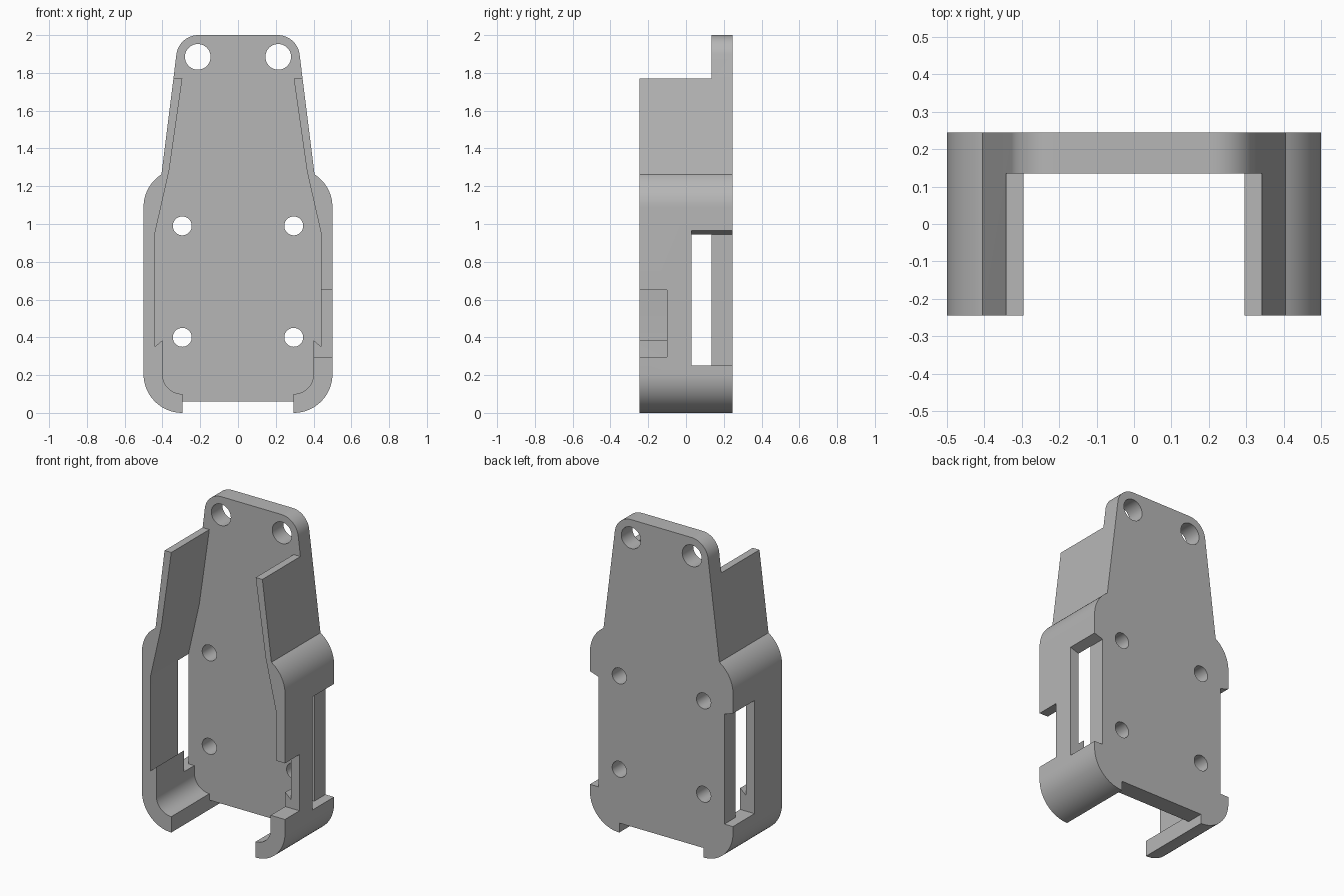
import bpy, bmesh
from math import cos, sin, radians

cube = bpy.data.objects.get("Cube")
if cube:
    bpy.data.objects.remove(cube, do_unlink=True)

BACK, FRONT, FLOOR = 0.245, -0.245, 0.135

grey = bpy.data.materials.new("plain grey")
grey.use_nodes = True
colour = (0.47, 0.47, 0.47, 1)
grey.diffuse_color = colour
grey.node_tree.nodes["Principled BSDF"].inputs["Base Color"].default_value = colour


def arc(cx, cz, r, start, end, steps=16):
    angles = [radians(start + (end - start) * i / steps) for i in range(steps + 1)]
    return [(cx + r * cos(a), cz + r * sin(a)) for a in angles]


def mirrored(half):
    return half + [(-x, z) for x, z in reversed(half)]


def extrude(name, profile, y0, y1):
    """Solid from an x-z profile, running from y0 to y1."""
    bm = bmesh.new()
    face = bm.faces.new([bm.verts.new((x, y0, z)) for x, z in profile])
    new = bmesh.ops.extrude_face_region(bm, geom=[face])["geom"]
    verts = [v for v in new if isinstance(v, bmesh.types.BMVert)]
    bmesh.ops.translate(bm, verts=verts, vec=(0, y1 - y0, 0))
    bmesh.ops.recalc_face_normals(bm, faces=bm.faces)
    mesh = bpy.data.meshes.new(name)
    bm.to_mesh(mesh)
    bm.free()
    mesh.materials.append(grey)
    obj = bpy.data.objects.new(name, mesh)
    bpy.context.collection.objects.link(obj)
    return obj


def cut(body, profile, y0, y1):
    cutter = extrude("cutter", profile, y0, y1)
    cutter.hide_render = True
    mod = body.modifiers.new("cut", "BOOLEAN")
    mod.operation, mod.solver, mod.object = "DIFFERENCE", "EXACT", cutter
    bpy.context.view_layer.objects.active = body
    bpy.ops.object.modifier_apply(modifier=mod.name)
    bpy.data.objects.remove(cutter, do_unlink=True)


def box(x0, x1, z0, z1):
    return [(x0, z0), (x1, z0), (x1, z1), (x0, z1)]


# Outer silhouette: notched foot, rounded shoulders, tapered neck
outline = ([(0.295, 0.06)] + arc(0.295, 0.205, 0.205, -90, 0)
           + arc(0.295, 1.09, 0.205, 0, 57.5) + arc(0.21, 1.883, 0.117, 7, 90))
body = extrude("holder_body", mirrored(outline), FRONT, BACK)

# Hollow between the side walls, open at the foot and above the walls
hollow = ([(0.295, -0.1)] + arc(0.295, 0.205, 0.105, -90, 0)
          + [(0.4, 0.385), (0.44, 0.35), (0.44, 0.95), (0.365, 1.28),
             (0.295, 1.77), (0.7, 1.77), (0.7, 2.1)])
cut(body, mirrored(hollow), FRONT - 0.1, FLOOR)

for side in (1, -1):
    # Side slot, reaching the back and through the wall
    slot = [(0.44, 0.25), (0.6, 0.25), (0.6, 0.998), (0.44, 0.945)]
    cut(body, [(side * x, z) for x, z in slot], 0.03, BACK + 0.1)
    cut(body, [(side * x, z) for x, z in box(0.35, 0.45, 0.25, 0.42)], 0.03, FLOOR)
    # Screw holes and hanging hole
    for x, z, r in ((0.295, 0.4, 0.05), (0.295, 0.99, 0.05), (0.213, 1.885, 0.068)):
        cut(body, arc(side * x, z, r, 0, 360, 40)[:-1], 0, BACK + 0.1)

# Front notch in the left wall
cut(body, box(0.35, 0.6, 0.295, 0.65), FRONT - 0.1, -0.1)

bpy.ops.object.select_all(action="DESELECT")
body.select_set(True)
bpy.context.view_layer.objects.active = body
bpy.ops.object.shade_smooth_by_angle(angle=radians(25))
